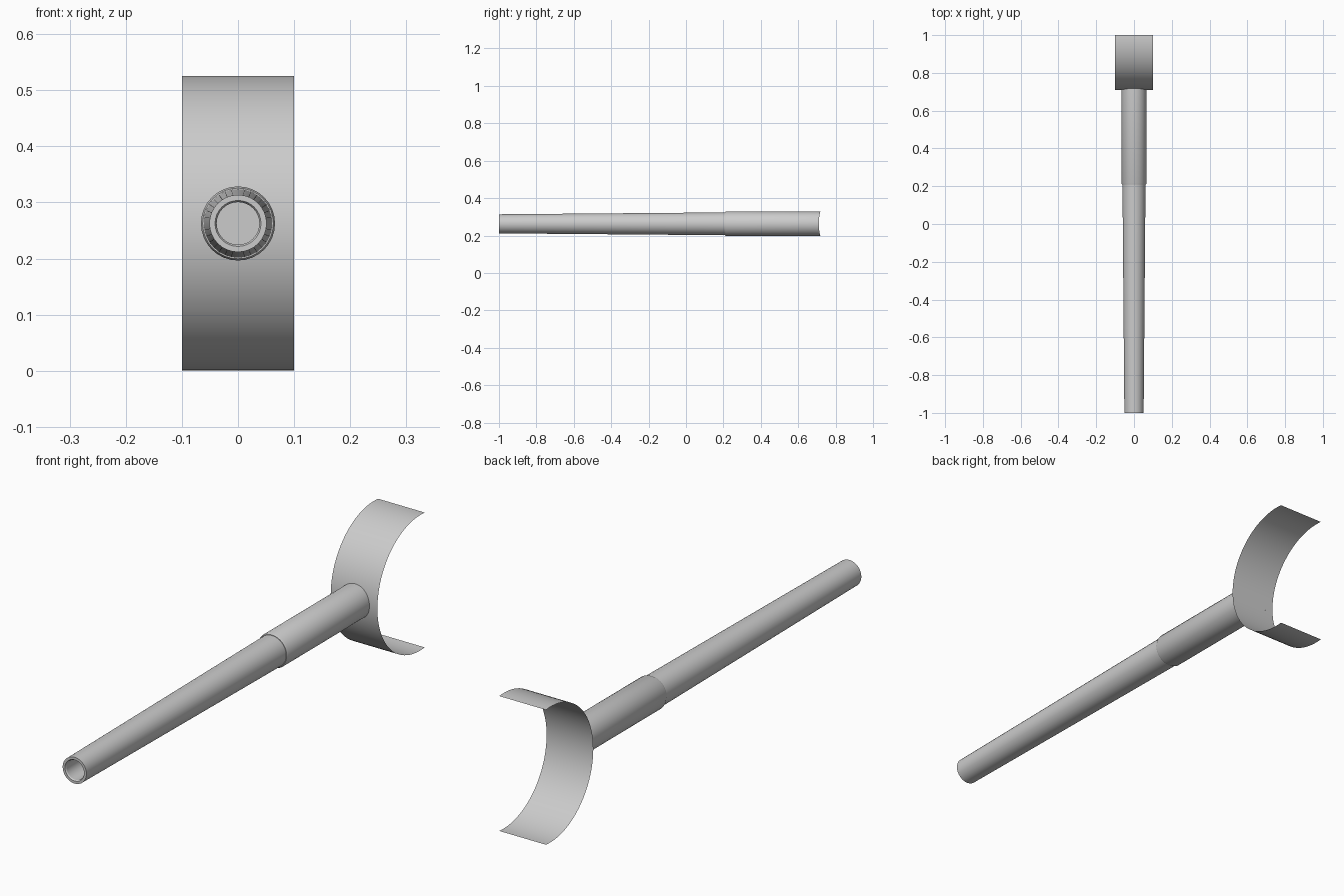
import bpy, bmesh, math

if "Cube" in bpy.data.objects:
    bpy.data.objects.remove(bpy.data.objects["Cube"])

Z = 0.2625            # barrel axis height
R = 0.2625            # shield radius
CY = 1.0 - 0.0275     # shield centre in y
SEG = 32

grey = bpy.data.materials.new("plain grey")
grey.diffuse_color = (0.6, 0.6, 0.6, 1)
grey.use_nodes = True
grey.node_tree.nodes["Principled BSDF"].inputs["Base Color"].default_value = grey.diffuse_color


def finish(bm, name, angle=30):
    mesh = bpy.data.meshes.new(name)
    bm.to_mesh(mesh)
    bm.free()
    obj = bpy.data.objects.new(name, mesh)
    bpy.context.collection.objects.link(obj)
    mesh.materials.append(grey)
    bpy.ops.object.select_all(action='DESELECT')
    obj.select_set(True)
    bpy.context.view_layer.objects.active = obj
    bpy.ops.object.shade_smooth_by_angle(angle=math.radians(angle))
    return obj


def shield_y(z):
    return CY - math.sqrt(R * R - (z - Z) ** 2)


def lathe(name, profile, cap_start=False, fit_end=False):
    """Turn (radius, y) points around the barrel axis, outside facing out."""
    bm = bmesh.new()
    rings = []
    for i, (r, y) in enumerate(profile):
        ring = []
        for k in range(SEG):
            a = 2 * math.pi * k / SEG
            z = Z + r * math.sin(a)
            end = fit_end and i == len(profile) - 1
            ring.append(bm.verts.new((r * math.cos(a), shield_y(z) if end else y, z)))
        rings.append(ring)
    for a, b in zip(rings, rings[1:]):
        for k in range(SEG):
            n = (k + 1) % SEG
            bm.faces.new((a[k], a[n], b[n], b[k]))
    if cap_start:
        bm.faces.new(rings[0][::-1])
    bm.normal_update()
    # the bore floor and the muzzle both face -y
    if cap_start and bm.faces[:][-1].normal.y > 0:
        bmesh.ops.reverse_faces(bm, faces=[bm.faces[:][-1]])
    outer = max(bm.faces, key=lambda f: f.calc_area() if abs(f.normal.y) < 0.5 else 0)
    c = outer.calc_center_median()
    if outer.normal.x * c.x + outer.normal.z * (c.z - Z) < 0:
        bmesh.ops.reverse_faces(bm, faces=[f for f in bm.faces if len(f.verts) == 4])
    return finish(bm, name)


# Tapered barrel with a hollow muzzle
lathe("barrel", [(0.038, -0.80), (0.038, -0.995), (0.041, -1.0), (0.051, -1.0),
                 (0.061, 0.21)], cap_start=True)

# Thicker sleeve, its back end following the curved shield
lathe("sleeve", [(0.0605, 0.208), (0.063, 0.208), (0.066, 0.215), (0.066, 0.71)],
      fit_end=True)

# Curved shield: an open sheet bent slightly past a half circle
bm = bmesh.new()
limit = math.pi / 2 + math.asin((1.0 - CY) / R)
N = 48
rows = []
for i in range(N + 1):
    a = -limit + 2 * limit * i / N
    y, z = CY - R * math.cos(a), Z + R * math.sin(a)
    rows.append([bm.verts.new((x, y, z)) for x in (-0.1, 0.1)])
for a, b in zip(rows, rows[1:]):
    bm.faces.new((a[0], a[1], b[1], b[0]))
finish(bm, "curved_shield")
